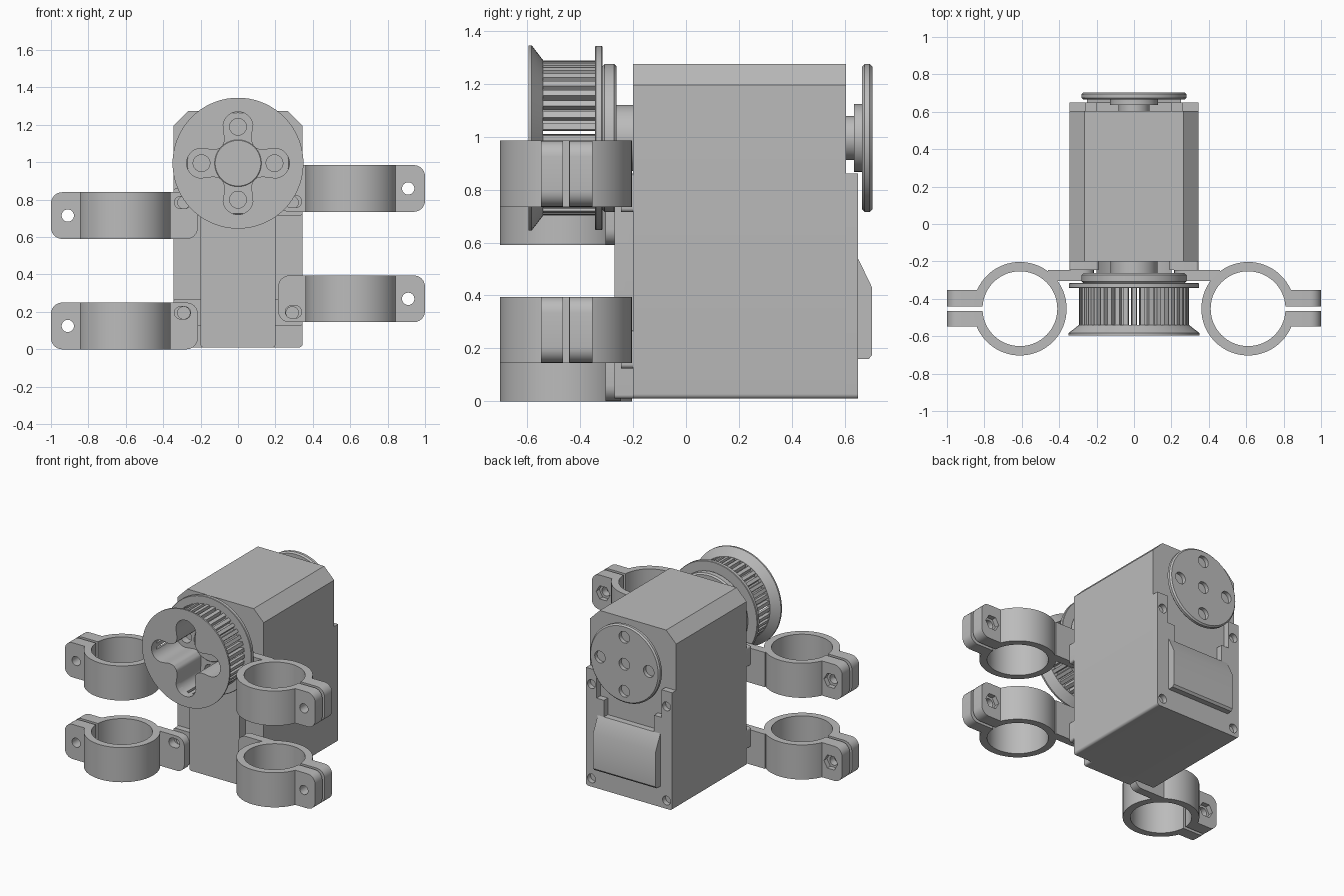
import bpy, bmesh
from math import sin, cos, pi, radians, sqrt
from mathutils import Vector

cube = bpy.data.objects.get("Cube")
if cube:
    bpy.data.objects.remove(cube, do_unlink=True)

grey = bpy.data.materials.new("plain grey")
grey.use_nodes = True
grey.diffuse_color = (0.5, 0.5, 0.5, 1)
grey.node_tree.nodes["Principled BSDF"].inputs["Base Color"].default_value = (0.5, 0.5, 0.5, 1)

SHAFT = 0.995  # height of the output shaft
AXES = {"x": lambda u, v, d: (d, u, v),
        "y": lambda u, v, d: (u, d, v),
        "z": lambda u, v, d: (u, v, d)}


def finish(name, bm):
    bmesh.ops.recalc_face_normals(bm, faces=bm.faces)
    mesh = bpy.data.meshes.new(name)
    bm.to_mesh(mesh)
    bm.free()
    mesh.materials.append(grey)
    ob = bpy.data.objects.new(name, mesh)
    bpy.context.collection.objects.link(ob)
    return ob


def prism(name, outline, axis, a, b):
    """Extrude a 2D outline along an axis from a to b."""
    bm = bmesh.new()
    place = AXES[axis]
    face = bm.faces.new([bm.verts.new(place(u, v, a)) for u, v in outline])
    ext = bmesh.ops.extrude_face_region(bm, geom=[face])["geom"]
    shift = Vector(place(0, 0, b - a))
    bmesh.ops.translate(bm, vec=shift, verts=[g for g in ext if isinstance(g, bmesh.types.BMVert)])
    return finish(name, bm)


def lathe(name, profile, steps=72):
    """Spin a (radius, y) profile around the shaft."""
    bm = bmesh.new()
    vs = [bm.verts.new((r, y, SHAFT)) for r, y in profile]
    es = [bm.edges.new(pair) for pair in zip(vs, vs[1:])]
    bmesh.ops.spin(bm, geom=vs + es, cent=(0, 0, SHAFT), axis=(0, 1, 0), angle=2 * pi, steps=steps)
    bmesh.ops.remove_doubles(bm, verts=bm.verts, dist=1e-5)
    return finish(name, bm)


def disc(name, r, a, b, edge=0.01):
    return lathe(name, [(0, a), (r - edge, a), (r, a + edge), (r, b - edge), (r - edge, b), (0, b)])


def circle(u, v, r, n=24):
    return [(u + r * cos(2 * pi * i / n), v + r * sin(2 * pi * i / n)) for i in range(n)]


def rounded(u0, v0, u1, v1, radii, n=6):
    """Rectangle with a radius per corner, from bottom left counter-clockwise."""
    corners = [(u0, v0, 1, 1), (u1, v0, -1, 1), (u1, v1, -1, -1), (u0, v1, 1, -1)]
    pts = []
    for k, ((u, v, su, sv), r) in enumerate(zip(corners, radii)):
        if r == 0:
            pts.append((u, v))
            continue
        for i in range(n + 1):
            a = pi + k * pi / 2 + i * pi / 2 / n
            pts.append((u + su * r + r * cos(a), v + sv * r + r * sin(a)))
    return pts


def cut(ob, *cutters):
    for c in cutters:
        mod = ob.modifiers.new("cut", "BOOLEAN")
        mod.operation, mod.solver, mod.object = "DIFFERENCE", "EXACT", c
        bpy.context.view_layer.objects.active = ob
        bpy.ops.object.modifier_apply(modifier=mod.name)
        bpy.data.objects.remove(c, do_unlink=True)
    return ob


def drill(ob, centres, r, a, b, n=24):
    return cut(ob, *[prism("drill", circle(u, v, r, n), "y", a, b) for u, v in centres])


# Motor case with chamfered top and softened bottom
bottom = rounded(-0.345, 0.01, 0.345, 1, [0.018, 0.018, 0, 0])[:-2]
prism("motor_case", bottom + [(0.345, 1.195), (0.265, 1.275), (-0.265, 1.275), (-0.345, 1.195)],
      "y", -0.2, 0.605)

# Back plate, open at the top around the rear horn
half = [(0.345, 0.86), (0.26, 0.86), (0.26, 0.66), (0.2, 0.66), (0.2, 0.5)]
back = prism("back_plate", bottom + half + [(-u, v) for u, v in reversed(half)], "y", 0.6, 0.65)
drill(back, [(s * 0.3, z) for s in (-1, 1) for z in (0.07, 0.75)], 0.032, 0.615, 0.7)
prism("cable_cover", [(0.6, 0.16), (0.69, 0.16), (0.703, 0.175), (0.703, 0.43), (0.65, 0.54), (0.6, 0.54)],
      "x", -0.25, 0.25)

# Front panel, arched under the horn, and four screw bosses
panel = prism("front_panel", rounded(-0.2, 0.01, 0.2, 0.86, [0.015, 0.015, 0, 0]), "y", -0.27, -0.19)
cut(panel, prism("arch", circle(0, SHAFT, 0.29, 48), "y", -0.3, -0.201))
for side, word in ((-1, "right"), (1, "left")):
    for z, level in ((0.195, "lower"), (0.785, "upper")):
        u0, u1 = sorted((side * 0.19, side * 0.345))
        boss = prism(f"{level}_{word}_boss", rounded(u0, z - 0.07, u1, z + 0.075, [0.015] * 4),
                     "y", -0.245, -0.19)
        drill(boss, [(side * 0.29, z)], 0.033, -0.3, -0.205)

# Shaft hubs and horns
horn_holes = [(0.195 * cos(a), SHAFT + 0.195 * sin(a)) for a in (0, pi / 2, pi, 3 * pi / 2)]
disc("front_hub", 0.125, -0.27, -0.19, 0)
front_horn = disc("front_horn", 0.28, -0.317, -0.262)
drill(front_horn, horn_holes, 0.045, -0.4, -0.2)
centre = disc("horn_centre", 0.125, -0.325, -0.3, 0.003)
drill(centre, [(0, SHAFT)], 0.042, -0.4, -0.31)
disc("rear_shaft", 0.083, 0.59, 0.65, 0)
disc("rear_hub", 0.128, 0.635, 0.672, 0)
rear_horn = disc("rear_horn", 0.28, 0.665, 0.704)
drill(rear_horn, horn_holes + [(0, SHAFT)], 0.042, 0.676, 0.8)


# Belt pulley with a clover-shaped opening
def clover_radius(angle):
    phi = abs((angle + pi / 4) % (pi / 2) - pi / 4)
    if phi < radians(24):
        return 0.195 * cos(phi) + sqrt(0.08 ** 2 - (0.195 * sin(phi)) ** 2)
    t = (phi - radians(24)) / radians(21)
    return 0.125 + 0.053 * (1 - t) ** 3


def clover():
    n = 120
    pts = []
    for i in range(n):
        a = 2 * pi * i / n
        r = clover_radius(a)
        pts.append((r * cos(a), SHAFT + r * sin(a)))
    return prism("clover", pts, "y", -0.7, -0.2)


teeth = []
count = 40
for i in range(count):
    for part, r in ((-0.3, 0.293), (0.22, 0.293), (0.32, 0.265), (0.6, 0.265)):
        a = 2 * pi * (i + part) / count
        teeth.append((r * cos(a), SHAFT + r * sin(a)))
cut(prism("pulley_teeth", teeth, "y", -0.55, -0.33), clover())
cut(disc("pulley_inner_flange", 0.348, -0.343, -0.316, 0.003), clover())
cut(lathe("pulley_outer_flange", [(0, -0.595), (0.35, -0.595), (0.35, -0.583), (0.294, -0.54), (0, -0.54)]),
    clover())

# One tube clamp: split ring, two ears with bolt hole and nut pocket, slotted tab
CX, CY, H = 0.61, -0.453, 0.125
gap = 0.012
ring = []
for r, order in ((0.25, 1), (0.2, -1)):
    a0 = gap / r
    ring += [(CX + r * cos(a), CY + r * sin(a))
             for a in [a0 + (2 * pi - 2 * a0) * i / 64 for i in range(65)][::order]]
parts = [prism("clamp", ring, "z", -H, H)]
for y0, y1 in ((CY - 0.095, CY - gap), (CY + gap, CY + 0.1)):
    ear = prism("clamp_ear", rounded(0.825, -H, 1.0, H, [0, 0.06, 0.06, 0]), "y", y0, y1)
    drill(ear, [(0.91, 0)], 0.033, -0.7, -0.2)
    if y0 > CY:
        drill(ear, [(0.91, 0)], 0.055, y1 - 0.035, y1 + 0.05, 6)
    parts.append(ear)
tab = prism("clamp_tab", rounded(0.215, -H, 0.46, H, [0.06, 0, 0, 0.06]), "y", -0.305, -0.245)
slot = rounded(0.253, -0.103, 0.34, -0.037, [0.0329] * 4)
parts.append(cut(tab, prism("slot", slot, "y", -0.4, -0.2)))

bpy.ops.object.select_all(action="DESELECT")
for p in parts:
    p.select_set(True)
bpy.context.view_layer.objects.active = parts[0]
bpy.ops.object.join()

# Four clamps; those on the other side are the same part turned over
clamp = parts[0]
clamp.name = "lower_left_clamp"
clamp.location.z = 0.27
for name, z, turn in (("upper_left_clamp", 0.86, 0),
                      ("lower_right_clamp", 0.125, pi), ("upper_right_clamp", 0.715, pi)):
    twin = bpy.data.objects.new(name, clamp.data.copy())
    bpy.context.collection.objects.link(twin)
    twin.location.z = z
    twin.rotation_euler.y = turn

# Smooth the curved faces, keep the edges crisp
for ob in bpy.context.collection.objects:
    ob.select_set(ob.type == "MESH")
bpy.ops.object.shade_smooth_by_angle(angle=radians(28))
